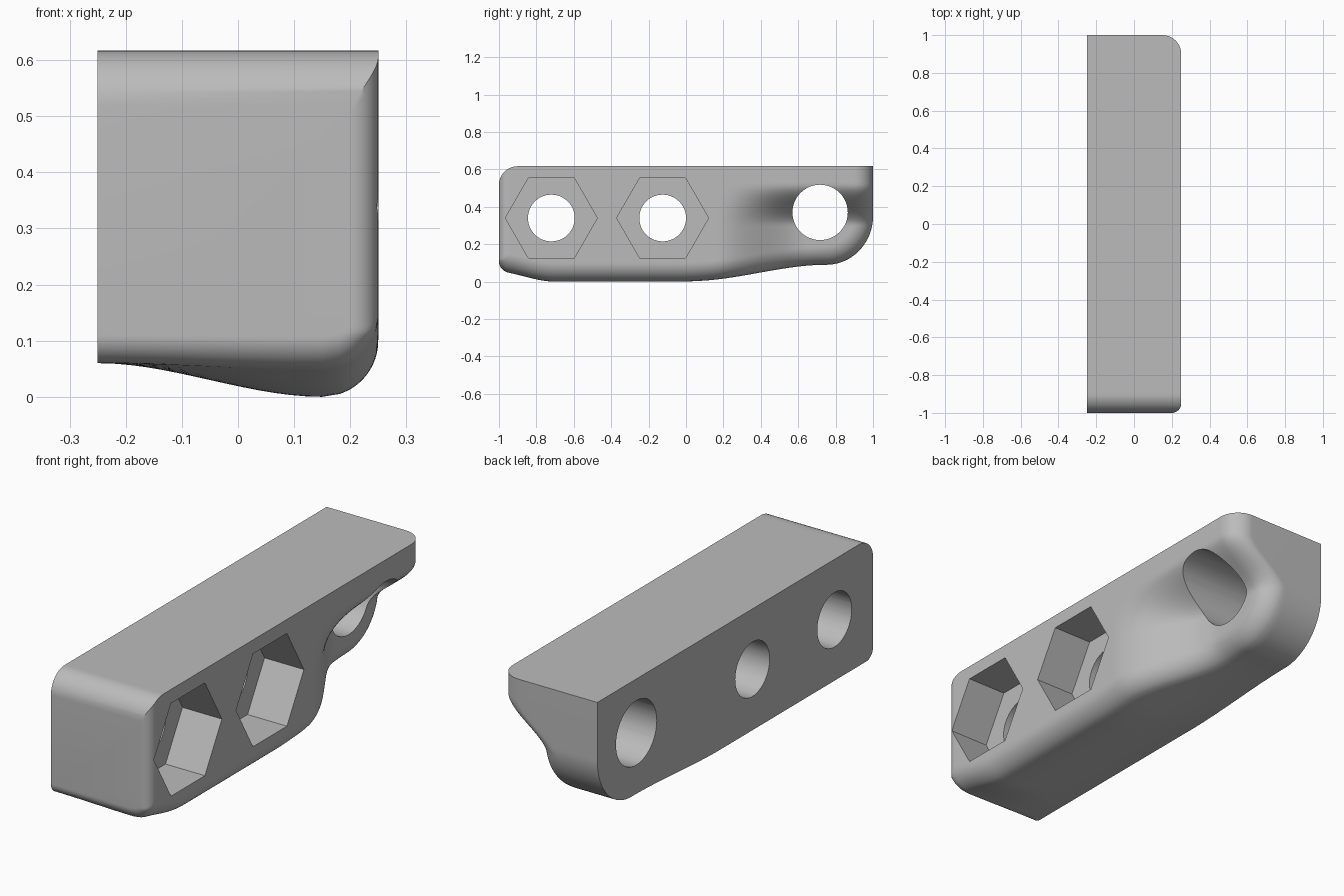
import bpy, bmesh, math
from mathutils import Matrix

cube = bpy.data.objects.get("Cube")
if cube:
    bpy.data.objects.remove(cube, do_unlink=True)

BACK, FRONT, TOP = -0.25, 0.25, 0.617

grey = bpy.data.materials.new("plain_grey")
grey.use_nodes = True
colour = (0.5, 0.5, 0.5, 1)
grey.diffuse_color = colour
grey.node_tree.nodes["Principled BSDF"].inputs["Base Color"].default_value = colour


def smooth(a, b, v):
    t = min(1, max(0, (v - a) / (b - a)))
    return t * t * (3 - 2 * t)


def quarter(r, d):
    """Drop of a rounded edge of radius r at distance d from the edge."""
    k = max(0, r - max(0, d))
    return r - math.sqrt(r * r - k * k)


def top_z(y):
    return TOP - quarter(0.1, y + 1)


def bottom_z(x, y):
    z = 0.06 + 0.03 * smooth(0.1, 0.75, y)
    z += quarter(0.05, y + 1)
    if y > 0.75:
        z += quarter(0.25, 1 - y) * 1.04
    bulge = smooth(BACK, 0.15, x) * smooth(-1.05, -0.7, y) * (1 - smooth(-0.05, 0.75, y))
    return z - 0.06 * bulge


def face_x(y, z):
    """Outer side: flat, scooped around the round end hole, with rounded rims."""
    scoop = 0.19 * smooth(0.17, 0.65, y) * (1 - smooth(0.3, 0.52, z))
    low = bottom_z(0.15, y)
    rim = min(1 - y, z - low)
    if y > 0.75 and z < 0.35:
        rim = 0.25 - math.hypot(y - 0.75, (z - 0.35) / 1.04)
    drop = max(quarter(0.1, rim), quarter(0.05, y + 1))
    return FRONT - scoop - drop


def section(y, rows=48, cols=14):
    """Closed cross-section loop at one station along the length."""
    low, high = bottom_z(0.15, y), top_z(y)
    pts = [(BACK, bottom_z(BACK, y)), (BACK, high)]
    for i in range(rows + 1):
        t = 1 - i / rows
        z = low + (high - low) * (0.4 * t + 0.6 * t * t)
        pts.append((face_x(y, z), z))
    edge = pts[-1][0]
    for i in range(1, cols):
        x = edge + (BACK - edge) * i / cols
        # blend so that the strip meets the rim exactly
        fix = (low - bottom_z(edge, y)) * (1 - i / cols)
        pts.append((x, bottom_z(x, y) + fix))
    return pts


# Main block: loft the sections along y
bm = bmesh.new()
STATIONS = 110
loops = []
for i in range(STATIONS + 1):
    y = -math.cos(math.pi * i / STATIONS)
    loops.append([bm.verts.new((x, y, z)) for x, z in section(y)])
for a, b in zip(loops, loops[1:]):
    for j in range(len(a)):
        k = (j + 1) % len(a)
        bm.faces.new((a[j], a[k], b[k], b[j]))
bm.faces.new(loops[0])
bm.faces.new(loops[-1])
bmesh.ops.recalc_face_normals(bm, faces=bm.faces)
mesh = bpy.data.meshes.new("mounting_block")
bm.to_mesh(mesh)
bm.free()
mesh.materials.append(grey)
block = bpy.data.objects.new("mounting_block", mesh)
bpy.context.collection.objects.link(block)


def cut(name, y, z, radius, sides, x0, x1):
    """Cut a prism lying along x out of the block."""
    m = bpy.data.meshes.new(name)
    b = bmesh.new()
    turn = Matrix.Translation(((x0 + x1) / 2, y, z)) @ Matrix.Rotation(math.pi / 2, 4, "Y")
    if sides == 6:
        turn = turn @ Matrix.Rotation(math.pi / 2, 4, "Z")
    bmesh.ops.create_cone(b, cap_ends=True, segments=sides, radius1=radius,
                          radius2=radius, depth=x1 - x0, matrix=turn)
    # one corner of the hexagon must point along y
    if sides == 6 and max(v.co.y for v in b.verts) - y < radius * 0.95:
        bmesh.ops.rotate(b, verts=b.verts, cent=(0, y, z),
                         matrix=Matrix.Rotation(math.pi / 2, 3, "X"))
    b.to_mesh(m)
    b.free()
    m.materials.append(grey)
    ob = bpy.data.objects.new(name, m)
    bpy.context.collection.objects.link(ob)
    mod = block.modifiers.new(name, "BOOLEAN")
    mod.operation = "DIFFERENCE"
    mod.solver = "EXACT"
    mod.object = ob
    bpy.context.view_layer.objects.active = block
    bpy.ops.object.modifier_apply(modifier=mod.name)
    bpy.data.objects.remove(ob, do_unlink=True)


# Bolt holes with hexagonal nut pockets, then the larger end hole
for i, y in enumerate((-0.72, -0.125)):
    cut(f"nut_pocket_{i}", y, 0.34, 0.246, 6, 0.05, 0.4)
    cut(f"bolt_hole_{i}", y, 0.34, 0.125, 48, -0.4, 0.4)
cut("end_hole", 0.717, 0.37, 0.148, 48, -0.4, 0.4)

bpy.ops.object.select_all(action="DESELECT")
block.select_set(True)
bpy.context.view_layer.objects.active = block
bpy.ops.object.shade_smooth_by_angle(angle=math.radians(30))
